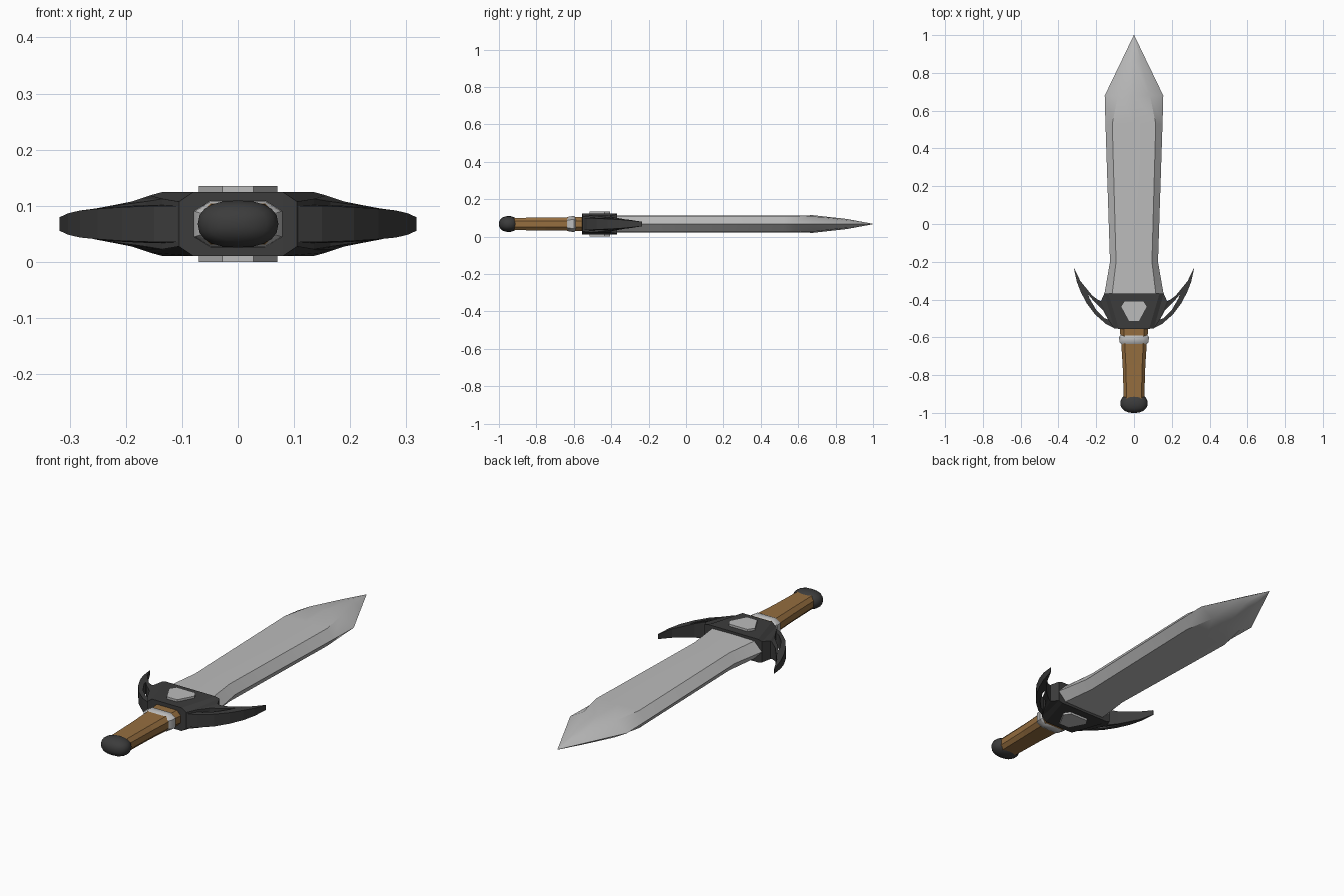
import bpy, bmesh, math

if "Cube" in bpy.data.objects:
    bpy.data.objects.remove(bpy.data.objects["Cube"])

ZC = 0.0675  # height of the sword's mid plane


def material(name, rgb):
    m = bpy.data.materials.new(name)
    m.diffuse_color = (*rgb, 1)
    m.use_nodes = True
    m.node_tree.nodes["Principled BSDF"].inputs["Base Color"].default_value = m.diffuse_color
    return m


STEEL = material("light_steel", (0.50, 0.50, 0.50))
DARK = material("dark_iron", (0.045, 0.045, 0.045))
BROWN = material("brown_leather", (0.30, 0.155, 0.05))


def loft(name, rings, mat, cap_start=True, mirror=False, smooth=None):
    """Skin a row of equal-length point rings and cap the ends."""
    bm = bmesh.new()
    rows = [[bm.verts.new(p) for p in ring] for ring in rings]
    n = len(rows[0])
    for a, b in zip(rows, rows[1:]):
        for i in range(n):
            j = (i + 1) % n
            bm.faces.new((a[i], a[j], b[j], b[i]))
    if cap_start:
        bm.faces.new(rows[0])
    bm.faces.new(rows[-1])
    bmesh.ops.remove_doubles(bm, verts=bm.verts, dist=1e-5)
    bmesh.ops.recalc_face_normals(bm, faces=bm.faces)
    me = bpy.data.meshes.new(name)
    bm.to_mesh(me)
    bm.free()
    me.materials.append(mat)
    ob = bpy.data.objects.new(name, me)
    ob.location.z = ZC
    bpy.context.collection.objects.link(ob)
    if mirror:
        ob.modifiers.new("mirror", 'MIRROR')
    if smooth:
        bpy.ops.object.select_all(action='DESELECT')
        ob.select_set(True)
        bpy.context.view_layer.objects.active = ob
        bpy.ops.object.shade_smooth_by_angle(angle=math.radians(smooth))
    return ob


def octagon(y, w, h, cw=0.5, ch=0.5):
    a, b = w * cw, h * ch
    return [(x, y, z) for x, z in ((w, b), (a, h), (-a, h), (-w, b),
                                   (-w, -b), (-a, -h), (a, -h), (w, -b))]


def oval(y, w, h, n=20, power=0.85):
    pts = []
    for i in range(n):
        a = math.tau * i / n
        c, s = math.cos(a), math.sin(a)
        pts.append((math.copysign(abs(c) ** power * w, c), y,
                    math.copysign(abs(s) ** power * h, s)))
    return pts


def strip(rows):
    """Rings for a flat band: inner x,y, outer x,y, half thickness at each."""
    return [[(a, b, t), (c, d, u), (c, d, -u), (a, b, -t)]
            for a, b, c, d, t, u in rows]


# Blade: bevelled flats, blending to a ridged point
def blade_ring(y, edge, flat, t, ridge):
    return [(edge, y, 0), (flat, y, t), (0, y, ridge), (-flat, y, t),
            (-edge, y, 0), (-flat, y, -t), (0, y, -ridge), (flat, y, -t)]


loft("blade", [blade_ring(*r) for r in (
    (-0.39, 0.160, 0.118, 0.043, 0.045),
    (-0.20, 0.127, 0.095, 0.043, 0.045),
    (0.53, 0.151, 0.115, 0.043, 0.045),
    (0.68, 0.155, 0.085, 0.040, 0.047),
    (0.86, 0.068, 0.036, 0.020, 0.027),
    (1.0, 0.001, 0.0005, 0.0005, 0.001))], STEEL, smooth=25)

# Guard body running out into the upper horn
loft("guard_body", strip([
    (0, -0.368, 0, -0.555, 0.057, 0.057),
    (0.135, -0.368, 0.08, -0.555, 0.057, 0.057),
    (0.157, -0.368, 0.105, -0.553, 0.051, 0.040),
    (0.175, -0.408, 0.135, -0.510, 0.045, 0.045),
    (0.190, -0.402, 0.165, -0.455, 0.040, 0.040),
    (0.220, -0.380, 0.210, -0.412, 0.034, 0.034),
    (0.257, -0.335, 0.255, -0.358, 0.027, 0.027)]),
    DARK, cap_start=False, mirror=True)

# Outer crescent of the guard, ending in the tip
loft("guard_crescent", strip([
    (0.120, -0.510, 0.100, -0.553, 0.034, 0.032),
    (0.155, -0.500, 0.150, -0.528, 0.034, 0.032),
    (0.200, -0.455, 0.207, -0.478, 0.032, 0.030),
    (0.235, -0.395, 0.250, -0.420, 0.030, 0.027),
    (0.252, -0.342, 0.282, -0.360, 0.027, 0.024),
    (0.285, -0.300, 0.303, -0.305, 0.022, 0.019),
    (0.316, -0.235, 0.318, -0.236, 0.012, 0.012)]), DARK, mirror=True)

# Faceted plate showing on both faces of the guard
plate = [(0.05, -0.407), (0.07, -0.437), (0.028, -0.515),
         (-0.028, -0.515), (-0.07, -0.437), (-0.05, -0.407)]
loft("guard_plate", [[(x, y, z) for x, y in plate]
                     for z in (-0.0675, 0.0675)], STEEL)

# Grip, collar and pommel
loft("grip", [octagon(y, w, h, 0.72, 0.45) for y, w, h in (
    (-0.54, 0.077, 0.039), (-0.64, 0.067, 0.036),
    (-0.75, 0.060, 0.034), (-0.93, 0.054, 0.033))], BROWN)

loft("collar", [octagon(y, w, h, 0.62, 0.55) for y, w, h in (
    (-0.588, 0.070, 0.036), (-0.598, 0.079, 0.042),
    (-0.625, 0.077, 0.041), (-0.637, 0.067, 0.035))], STEEL, smooth=40)

loft("pommel", [oval(y, 0.072 * s, 0.042 * s) for y, s in (
    (-0.910, 0.72), (-0.920, 0.88), (-0.937, 0.99), (-0.958, 1.0),
    (-0.975, 0.90), (-0.988, 0.72), (-0.997, 0.42), (-1.0, 0.15))],
    DARK, smooth=40)
